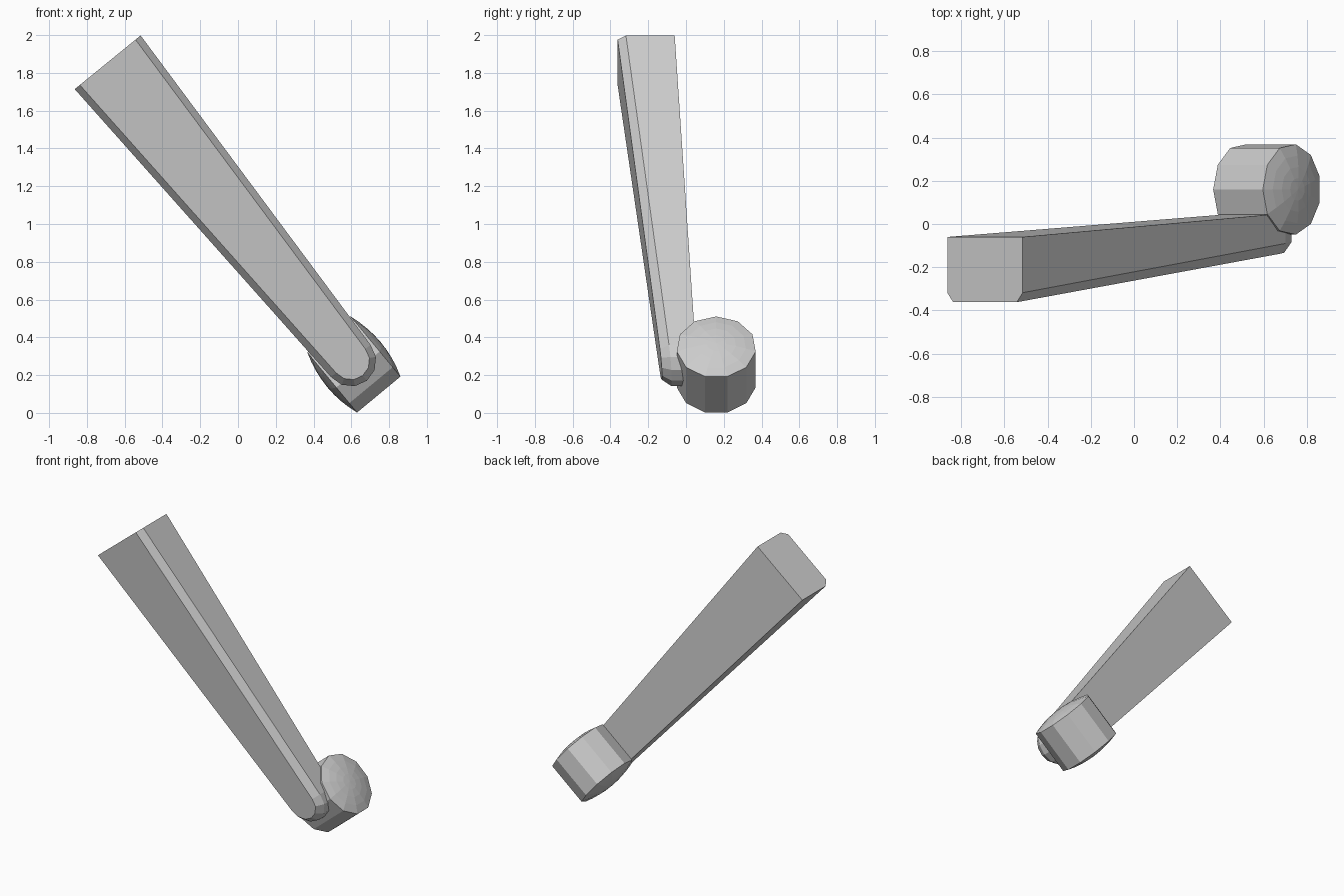
import bpy, bmesh, math
from mathutils import Vector

if "Cube" in bpy.data.objects:
    bpy.data.objects.remove(bpy.data.objects["Cube"])


def finish(bm, name):
    bmesh.ops.recalc_face_normals(bm, faces=bm.faces)
    mesh = bpy.data.meshes.new(name)
    bm.to_mesh(mesh)
    bm.free()
    obj = bpy.data.objects.new(name, mesh)
    bpy.context.collection.objects.link(obj)
    return obj


def bridge(bm, a, b):
    for i in range(len(a)):
        j = (i + 1) % len(a)
        bm.faces.new((a[i], a[j], b[j], b[i]))


# Tapered arm: square upper end, rounded lower end, chamfered front edges
top, tip = Vector((-0.69, 0, 1.856)), Vector((0.597, 0, 0.275))
length = (tip - top).length
along = (tip - top).normalized()
across = Vector((-along.z, 0, along.x))


def arm_loop(bm, half_width, radius, y_top, y_tip):
    points = [(0, -half_width)]
    for i in range(7):
        a = math.radians(-90 + 30 * i)
        points.append((length + radius * math.cos(a), radius * math.sin(a)))
    points.append((0, half_width))
    loop = []
    for u, v in points:
        p = top + along * u + across * v
        p.y = y_top + (y_tip - y_top) * u / length
        loop.append(bm.verts.new(p))
    return loop


bm = bmesh.new()
back = arm_loop(bm, 0.225, 0.135, -0.06, 0.05)
side = arm_loop(bm, 0.225, 0.135, -0.318, -0.09)
front = arm_loop(bm, 0.19, 0.10, -0.362, -0.138)
bridge(bm, back, side)
bridge(bm, side, front)
bm.faces.new(back)
bm.faces.new(front)
finish(bm, "lever_arm")

# Roller: eleven-sided drum with shallow domed ends
centre = Vector((0.616, 0.16, 0.253))
axis = Vector((0.77, 0, 0.638)).normalized()
up = Vector((-axis.z, 0, axis.x))
SIDES, RADIUS, HALF, DOME = 11, 0.211, 0.149, 0.036


def roller_loop(bm, r, offset):
    loop = []
    for i in range(SIDES):
        a = 2 * math.pi * i / SIDES
        loop.append(bm.verts.new(centre + axis * offset + up * (r * math.cos(a))
                                 + Vector((0, r * math.sin(a), 0))))
    return loop


bm = bmesh.new()
rims = []
for s in (-1, 1):
    outer = roller_loop(bm, RADIUS, s * HALF)
    rims.append(outer)
    for f in (0.75, 0.5, 0.25):
        inner = roller_loop(bm, RADIUS * f, s * (HALF + DOME * (1 - f * f)))
        bridge(bm, outer, inner)
        outer = inner
    pole = bm.verts.new(centre + axis * s * (HALF + DOME))
    for i in range(SIDES):
        bm.faces.new((outer[i], outer[(i + 1) % SIDES], pole))
bridge(bm, rims[0], rims[1])
finish(bm, "roller")
